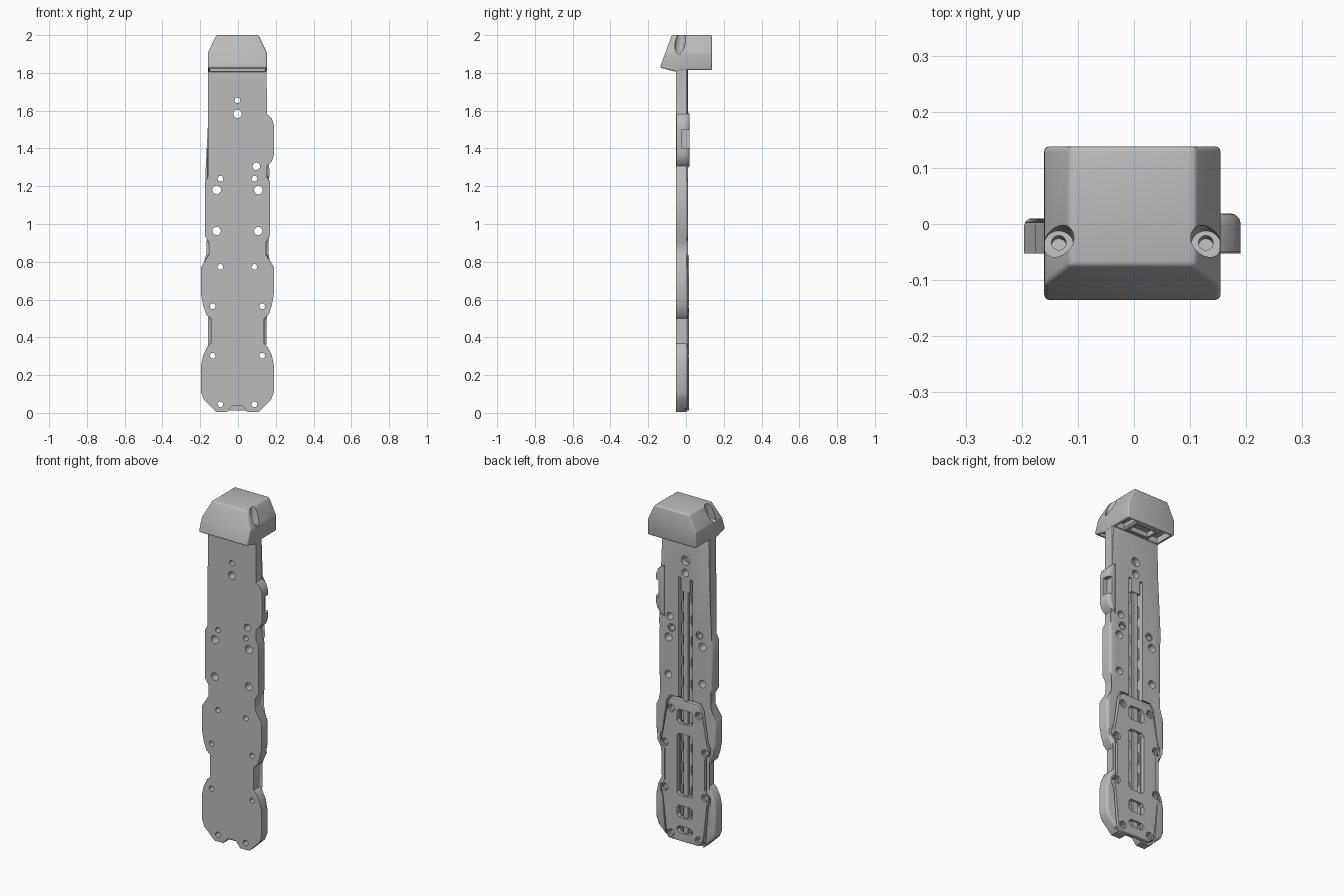
import bpy, bmesh, math
from mathutils import Vector, Matrix

if "Cube" in bpy.data.objects:
    bpy.data.objects.remove(bpy.data.objects["Cube"])

grey = bpy.data.materials.new("plain grey")
grey.use_nodes = True
grey.diffuse_color = (0.5, 0.5, 0.5, 1)
grey.node_tree.nodes["Principled BSDF"].inputs["Base Color"].default_value = (0.5, 0.5, 0.5, 1)
MID = -0.003  # centre line of the housing


def finish(name, bm):
    bmesh.ops.recalc_face_normals(bm, faces=bm.faces)
    mesh = bpy.data.meshes.new(name)
    bm.to_mesh(mesh)
    bm.free()
    mesh.materials.append(grey)
    ob = bpy.data.objects.new(name, mesh)
    bpy.context.collection.objects.link(ob)
    return ob


def extrude(bm, points, lo, hi, axis="y"):
    """Extrude an outline: (x, z) along y, or (y, z) along x."""
    def place(p, d):
        return (p[0], d, p[1]) if axis == "y" else (d, p[0], p[1])
    a = [bm.verts.new(place(p, lo)) for p in points]
    b = [bm.verts.new(place(p, hi)) for p in points]
    bm.faces.new(a)
    bm.faces.new(b[::-1])
    for i in range(len(a)):
        j = (i + 1) % len(a)
        bm.faces.new((a[i], a[j], b[j], b[i]))
    return b


def prism(name, points, lo, hi, axis="y", round_back=0):
    bm = bmesh.new()
    back = set(extrude(bm, points, lo, hi, axis))
    if round_back:
        rim = [e for e in bm.edges if all(v in back for v in e.verts)]
        bmesh.ops.bevel(bm, geom=rim, offset=round_back, segments=3, profile=0.5, affect="EDGES")
    return finish(name, bm)


def mirrored(half):
    return [(MID + x, z) for x, z in half] + [(MID - x, z) for x, z in reversed(half)]


def slot(bm, x, w, z0, z1, lo, hi, c=0.0):
    """Rectangular bar with optional chamfered corners."""
    pts = [(x + w, z0 + c), (x + w, z1 - c)]
    pts += [(x + w - c, z1), (x - w + c, z1)] if c else []
    pts += [(x - w, z1 - c), (x - w, z0 + c)]
    pts += [(x - w + c, z0), (x + w - c, z0)] if c else []
    extrude(bm, pts, lo, hi)


def drill(bm, x, z, r, lo, hi, sides=20):
    ring = [math.tau * i / sides for i in range(sides)]
    extrude(bm, [(x + r * math.cos(t), z + r * math.sin(t)) for t in ring], lo, hi)


def apply(ob, kind, **settings):
    mod = ob.modifiers.new(kind, kind)
    for key, value in settings.items():
        setattr(mod, key, value)
    bpy.context.view_layer.objects.active = ob
    bpy.ops.object.modifier_apply(modifier=mod.name)


def cut(targets, bm):
    tool = finish("cutter", bm)
    tool.hide_render = True
    for ob in targets:
        apply(ob, "BOOLEAN", object=tool, operation="DIFFERENCE", solver="EXACT")
    bpy.data.objects.remove(tool)


# Housing with stepped side lobes
half = [(.025, .04), (.055, .005), (.112, .005), (.178, .07), (.193, .11), (.193, .25),
        (.182, .305), (.16, .35), (.141, .367), (.141, .5), (.165, .52), (.182, .57),
        (.193, .63), (.193, .77), (.15, .84), (.15, .9), (.173, .94), (.173, 1.22),
        (.156, 1.25), (.155, 1.84)]
body = prism("housing", mirrored(half), -.053, .01, round_back=.014)

# Side latch lobe with its notch
latch = prism("side_latch", [(.13, 1.29), (.15, 1.305), (.178, 1.33), (.19, 1.365), (.19, 1.525),
                             (.178, 1.56), (.15, 1.585), (.13, 1.6)], -.05, .019, round_back=.018)
bm = bmesh.new()
slot(bm, .19, .025, 1.4, 1.5, -.022, .04)
cut([latch], bm)

# Back cover and the pocket it sits in
cover_half = [(.09, .012), (.118, .03), (.138, .26), (.152, .28), (.152, .32), (.125, .345),
              (.125, .53), (.152, .55), (.152, .59), (.138, .62), (.112, .8), (.09, .835)]
cover = prism("back_cover", mirrored(cover_half), -.008, .016, round_back=.004)
bm = bmesh.new()
extrude(bm, mirrored([(x + .01, z + (.01 if z > .4 else -.01)) for x, z in cover_half]), -.01, .05)
cut([body], bm)
bm = bmesh.new()
for z0, z1 in ((.06, .1), (.15, .22), (.28, .64), (.7, .78)):
    slot(bm, MID, .05, z0, z1, -.05, .05, .014)
cut([cover], bm)

# Central channel and its two short relief slots
bm = bmesh.new()
slot(bm, MID, .045, .05, 1.47, -.03, .05)
cut([body], bm)
bm = bmesh.new()
for side in (-1, 1):
    slot(bm, MID + side * .037, .008, 1.4, 1.55, -.03, .05)
cut([body], bm)

# Toothed rail inside the channel
edge = [(.026, .06)]
for i in range(11):
    z = .08 + i * .125
    edge += [(.026, z), (.036, z + .012), (.036, z + .07), (.026, z + .082)]
edge.append((.026, 1.47))
prism("toothed_rail", mirrored(edge), -.032, -.006)
bm = bmesh.new()
slot(bm, MID, .014, .06, 1.47, -.01, .006)
finish("rail_spine", bm)

# Screw holes right through, plus counterbores from the back
bm = bmesh.new()
deep = bmesh.new()
for x, z, r in ((.09, .045, .015), (.131, .303, .015), (.131, .565, .015), (.09, .773, .015),
                (.11, .963, .022), (.11, 1.18, .023), (.09, 1.24, .015)):
    for side in (-1, 1):
        drill(bm, MID + side * x, z, r, -.1, .1)
        if z > 1.2 or z < .8:
            drill(deep, MID + side * x, z, r * 1.5, .004, .1)
for x, z, r in ((0, 1.655, .015), (0, 1.583, .022), (.1, 1.305, .02)):
    drill(bm, MID + x, z, r, -.1, .1)
drill(deep, MID, 1.655, .026, -.02, .1)
cut([body, cover], bm)
cut([body, cover], deep)

# Cap with sloped front and chamfered shoulders
bm = bmesh.new()
extrude(bm, [(-.138, 1.828), (-.075, 2), (.138, 2), (.138, 1.815), (.005, 1.815), (-.05, 1.805)],
        MID - .157, MID + .157, "x")
for side in (-1, 1):
    geom = bm.verts[:] + bm.edges[:] + bm.faces[:]
    res = bmesh.ops.bisect_plane(bm, geom=geom, plane_co=(MID + side * .112, 0, 2),
                                 plane_no=(side * .095, 0, .045), clear_outer=True)
    rim = [g for g in res["geom_cut"] if isinstance(g, bmesh.types.BMEdge)]
    bmesh.ops.holes_fill(bm, edges=rim)
cap = finish("cap", bm)
apply(cap, "BEVEL", width=.009, segments=3, angle_limit=math.radians(25))

# Hollows under the cap
bm = bmesh.new()
slot(bm, MID, .14, 1.7, 1.85, .015, .125)
slot(bm, MID, .145, 1.7, 1.84, -.118, -.06)
cut([cap], bm)
socket = bmesh.new()
slot(socket, MID, .085, 1.818, 1.86, .015, .11, .01)
socket = finish("cap_socket", socket)
bm = bmesh.new()
slot(bm, MID, .06, 1.7, 1.845, .03, .095)
cut([socket], bm)

# Sunken screw seats at the cap shoulders
for radius, floor in ((.027, 1.9), (.013, 1.86)):
    bm = bmesh.new()
    for side in (-1, 1):
        spot = Matrix.Translation(Vector((MID + side * .131, -.025, floor + .1)))
        tilt = Matrix.Rotation(math.radians(-8), 4, "X")
        bmesh.ops.create_cone(bm, cap_ends=True, segments=24, radius1=radius, radius2=radius,
                              depth=.2, matrix=spot @ tilt)
    cut([cap], bm)

# Smooth the rounded edges, keep the rest crisp
for ob in bpy.context.collection.objects:
    if ob.type == "MESH" and grey.name in ob.data.materials:
        bpy.ops.object.select_all(action="DESELECT")
        ob.select_set(True)
        bpy.context.view_layer.objects.active = ob
        bpy.ops.object.shade_smooth_by_angle(angle=math.radians(32))
